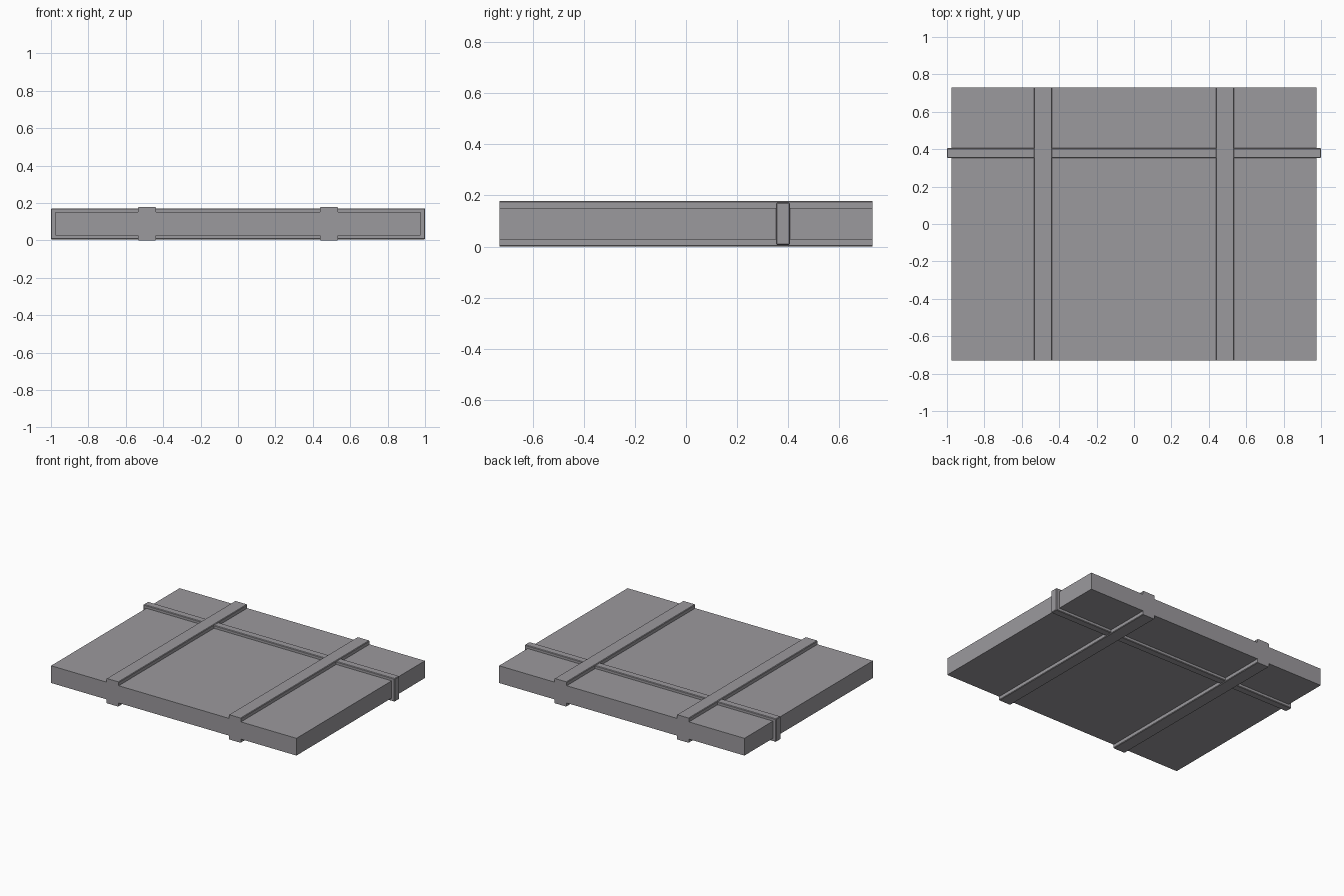
import bpy
import bmesh

cube = bpy.data.objects.get("Cube")
if cube:
    bpy.data.objects.remove(cube, do_unlink=True)

grey = bpy.data.materials.new("warm_grey")
grey.use_nodes = True
colour = (0.33, 0.32, 0.34, 1)
grey.diffuse_color = colour
grey.node_tree.nodes["Principled BSDF"].inputs["Base Color"].default_value = colour

HALF_X, HALF_Y = 0.976, 0.73
BOTTOM, TOP, HEIGHT = 0.027, 0.151, 0.178
RAIL_IN, RAIL_OUT, CHAMFER = 0.438, 0.535, 0.004


def extrude_profile(name, points, y0, y1):
    """Extrude an x-z outline along y into a closed solid."""
    bm = bmesh.new()
    face = bm.faces.new([bm.verts.new((x, y0, z)) for x, z in points])
    result = bmesh.ops.extrude_face_region(bm, geom=[face])
    moved = [v for v in result["geom"] if isinstance(v, bmesh.types.BMVert)]
    bmesh.ops.translate(bm, verts=moved, vec=(0, y1 - y0, 0))
    bmesh.ops.recalc_face_normals(bm, faces=bm.faces)
    mesh = bpy.data.meshes.new(name)
    bm.to_mesh(mesh)
    bm.free()
    mesh.materials.append(grey)
    obj = bpy.data.objects.new(name, mesh)
    bpy.context.collection.objects.link(obj)
    return obj


# Slab with two long rails, flush at the front and back ends
def ridge(x0, x1, base, peak):
    step = CHAMFER if peak > base else -CHAMFER
    return [(x0, base), (x0, peak - step), (x0 + CHAMFER, peak),
            (x1 - CHAMFER, peak), (x1, peak - step), (x1, base)]


def edge_line(base, peak):
    return ([(-HALF_X, base)] + ridge(-RAIL_OUT, -RAIL_IN, base, peak)
            + ridge(RAIL_IN, RAIL_OUT, base, peak) + [(HALF_X, base)])


outline = edge_line(TOP, HEIGHT) + edge_line(BOTTOM, 0)[::-1]
extrude_profile("slab_with_rails", outline, -HALF_Y, HALF_Y)

# Cross band wrapping the slab near the back
band = extrude_profile("cross_band", [(-1, 0.006), (1, 0.006), (1, 0.172), (-1, 0.172)],
                       0.352, 0.406)
bevel = band.modifiers.new("soft_edges", "BEVEL")
bevel.width = CHAMFER
bevel.segments = 1
